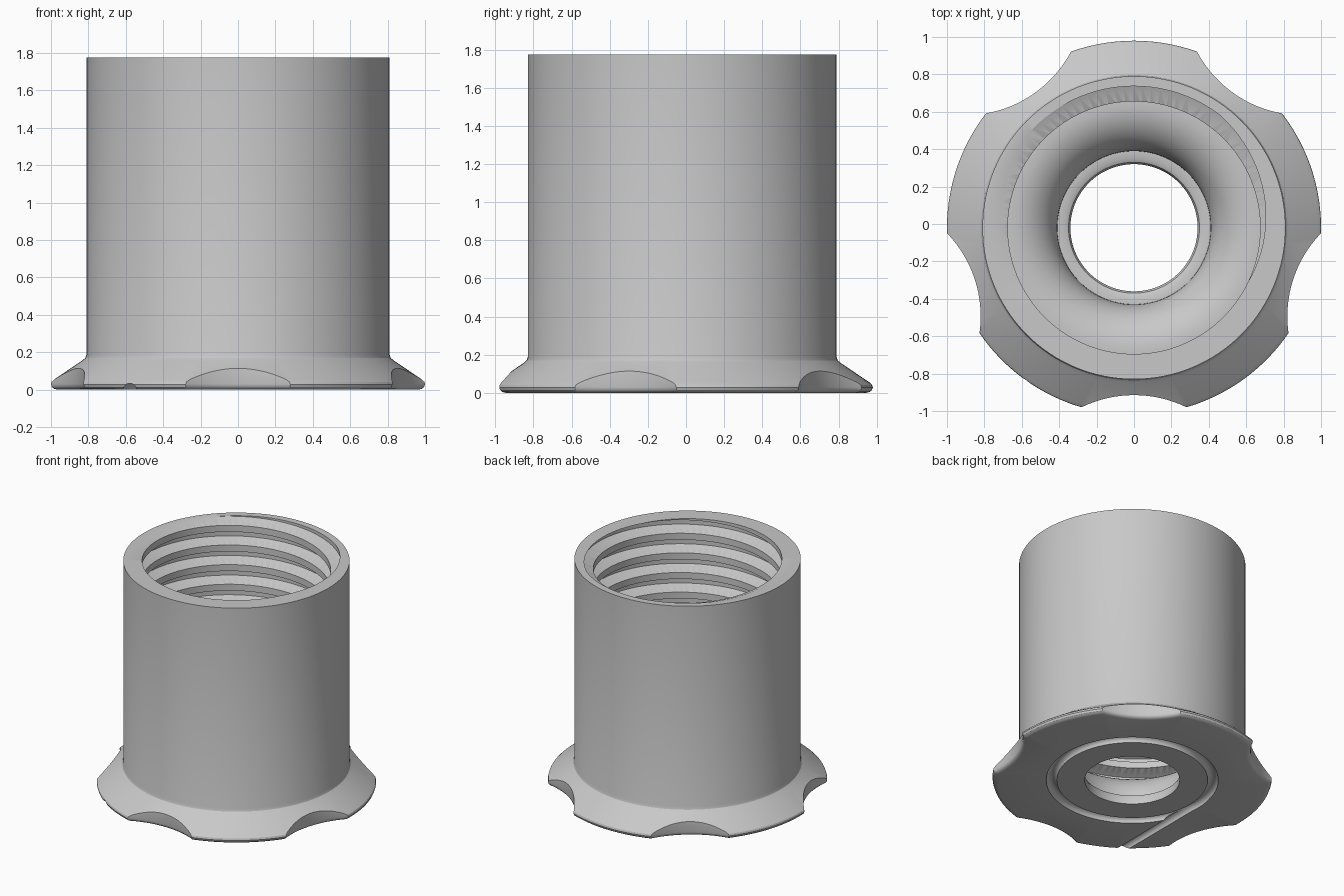
import bpy, bmesh
from math import sin, cos, pi, tau, radians
from mathutils import Vector

cube = bpy.data.objects.get("Cube")
if cube:
    bpy.data.objects.remove(cube, do_unlink=True)

AXIS_Y = -0.02      # the scalloped rim is not symmetric front to back
TOP = 1.775
BORE = 0.675
PITCH = 0.155
SEGMENTS = 128

grey = bpy.data.materials.new("plain_grey")
grey.use_nodes = True
grey.diffuse_color = (0.58, 0.58, 0.58, 1)
grey.node_tree.nodes["Principled BSDF"].inputs["Base Color"].default_value = (0.58, 0.58, 0.58, 1)


def skin(name, rings, closed):
    """Join equal cross-sections into a solid, closed in a loop or capped."""
    bm = bmesh.new()
    loops = [[bm.verts.new(p) for p in ring] for ring in rings]
    pairs = list(zip(loops, loops[1:]))
    if closed:
        pairs.append((loops[-1], loops[0]))
    else:
        bm.faces.new(loops[0])
        bm.faces.new(loops[-1])
    for a, b in pairs:
        for i in range(len(a)):
            j = (i + 1) % len(a)
            bm.faces.new((a[i], a[j], b[j], b[i]))
    bmesh.ops.recalc_face_normals(bm, faces=bm.faces)
    mesh = bpy.data.meshes.new(name)
    bm.to_mesh(mesh)
    bm.free()
    mesh.materials.append(grey)
    obj = bpy.data.objects.new(name, mesh)
    bpy.context.collection.objects.link(obj)
    return obj


def lathe(name, profile, cx=0, cy=AXIS_Y):
    """Turn a closed (radius, z) profile around a vertical axis."""
    turns = [tau * i / SEGMENTS for i in range(SEGMENTS)]
    return skin(name, [[(cx + r * cos(a), cy + r * sin(a), z) for r, z in profile]
                       for a in turns], True)


def circle(radius, count=20):
    return [(radius * cos(tau * (i + 0.5) / count), radius * sin(tau * (i + 0.5) / count))
            for i in range(count)]


# Body: rounded flange, straight sleeve, bore and trumpet-shaped throat
flange = [(0.34, 0), (0.965, 0), (0.982, 0.004), (0.995, 0.014), (1.0, 0.028),
          (0.996, 0.042), (0.982, 0.055), (0.83, 0.158), (0.816, 0.17), (0.81, 0.188)]
throat = [(0.66 - 0.25 * sin(a), 0.1 + 0.25 * cos(a))
          for a in (pi / 2 * i / 14 for i in range(15))]
seat = [(0.41, 0.085), (0.37, 0.085), (0.35, 0.075), (0.34, 0.055)]
body = lathe("threaded_sleeve", flange + [(0.81, TOP), (BORE, TOP), (BORE, 0.35)] + throat + seat)

cutters = []

# Five grip scallops, flared at the lower edge
scallop = [(0.3, -0.05), (0.67, -0.05), (0.67, 0), (0.652, 0.006),
           (0.643, 0.016), (0.64, 0.03), (0.64, 0.4), (0.3, 0.4)]
for k in range(5):
    a = radians(-90 + 72 * k)
    cutters.append(lathe("scallop_cutter", scallop, 1.535 * cos(a), AXIS_Y + 1.535 * sin(a)))

# Round groove under the flange with a straight tangent channel to the rim
cutters.append(lathe("ring_groove_cutter", [(0.578 + u, v) for u, v in circle(0.038)]))
cutters.append(skin("channel_cutter", [[(-0.578 + u, y, v) for u, v in circle(0.034)]
                                       for y in (AXIS_Y - 0.03, -1.2)], False))

# Internal thread: a trapezoid swept up a helix
tooth = [(0.62, -0.052), (BORE, -0.052), (0.757, -0.018),
         (0.757, 0.018), (BORE, 0.052), (0.62, 0.052)]
STEPS = 96
turns_below, turns_above = 8.7, 0.8
helix = []
for i in range(int(STEPS * (turns_below + turns_above)) + 1):
    t = i / STEPS - turns_below
    a = radians(95) + tau * t
    helix.append([(r * cos(a), AXIS_Y + r * sin(a), TOP + PITCH * t + z) for r, z in tooth])
cutters.append(skin("thread_cutter", helix, False))

# Cut the body, keep the result and drop the cutters
for cutter in cutters:
    cutter.hide_render = True
    mod = body.modifiers.new(cutter.name, 'BOOLEAN')
    mod.operation = 'DIFFERENCE'
    mod.solver = 'EXACT'
    mod.object = cutter
bpy.context.view_layer.update()
result = bpy.data.meshes.new_from_object(body.evaluated_get(bpy.context.evaluated_depsgraph_get()))
body.modifiers.clear()
body.data = result
for cutter in cutters:
    bpy.data.objects.remove(cutter, do_unlink=True)

# Smooth shading with sharp edges kept
bpy.ops.object.select_all(action='DESELECT')
body.select_set(True)
bpy.context.view_layer.objects.active = body
bpy.ops.object.shade_smooth_by_angle(angle=radians(30))
